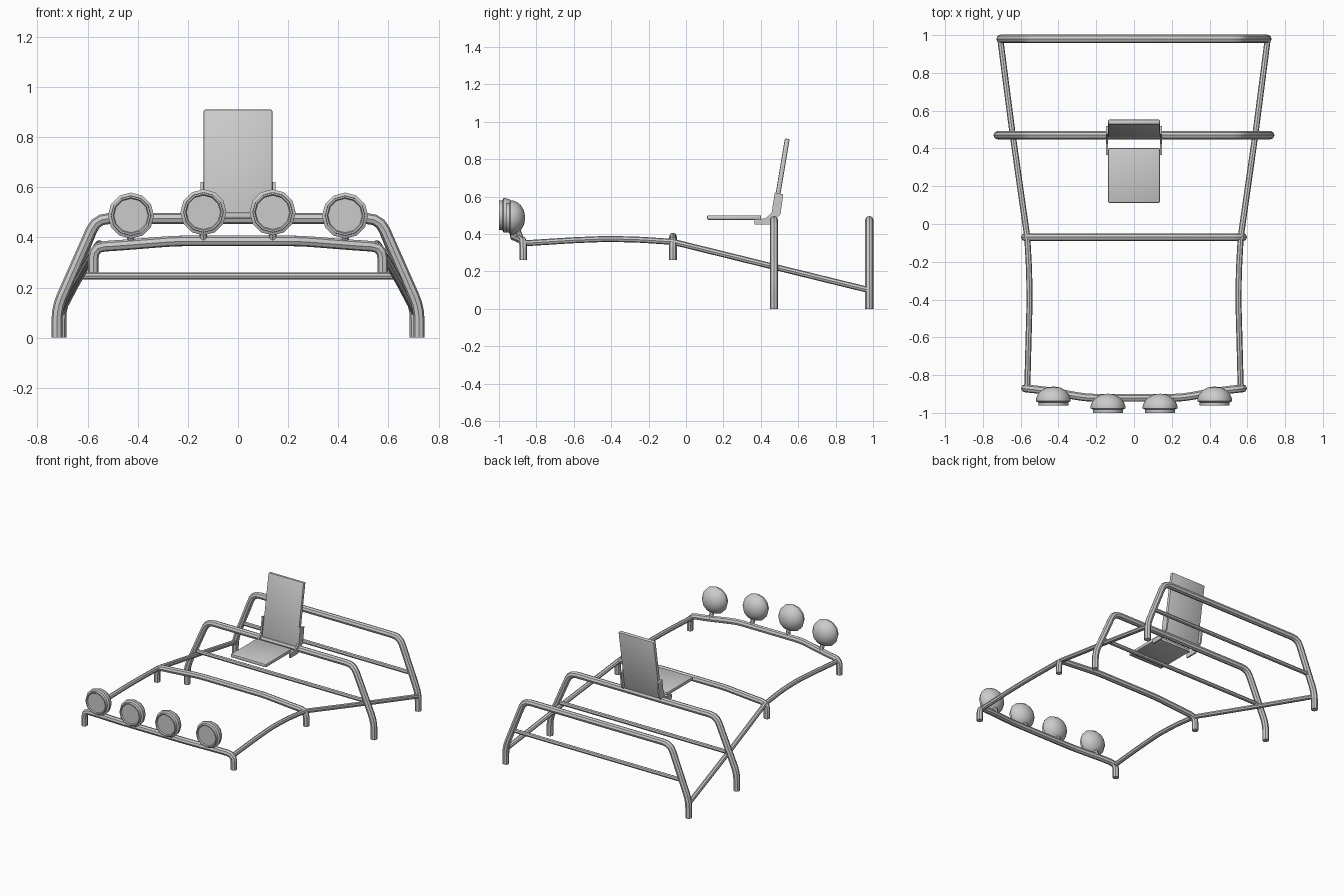
import bpy, bmesh, math
from mathutils import Vector, Matrix

cube = bpy.data.objects.get("Cube")
if cube:
    bpy.data.objects.remove(cube)

grey = bpy.data.materials.new("plain grey")
grey.use_nodes = True
grey.diffuse_color = (0.6, 0.6, 0.6, 1)
grey.node_tree.nodes["Principled BSDF"].inputs["Base Color"].default_value = (0.6, 0.6, 0.6, 1)


def add(name, data):
    data.materials.append(grey)
    obj = bpy.data.objects.new(name, data)
    bpy.context.collection.objects.link(obj)
    return obj


def finish(name, bm, smooth=False):
    bmesh.ops.recalc_face_normals(bm, faces=bm.faces)
    mesh = bpy.data.meshes.new(name)
    bm.to_mesh(mesh)
    bm.free()
    obj = add(name, mesh)
    if smooth:
        bpy.ops.object.select_all(action='DESELECT')
        obj.select_set(True)
        bpy.context.view_layer.objects.active = obj
        bpy.ops.object.shade_smooth_by_angle(angle=math.radians(35))
    return obj


def rounded(points, cut):
    """Round each inner corner of a path with a short arc."""
    pts = [Vector(p) for p in points]
    out = [pts[0]]
    for a, b, c in zip(pts, pts[1:], pts[2:]):
        p = b + (a - b).normalized() * cut
        q = b + (c - b).normalized() * cut
        for t in (0, 0.33, 0.67, 1):
            out.append(p * (1 - t) ** 2 + b * 2 * t * (1 - t) + q * t * t)
    return out + [pts[-1]]


def tube(name, points, radius, cut=0.05):
    curve = bpy.data.curves.new(name, 'CURVE')
    curve.dimensions = '3D'
    curve.bevel_depth = radius
    curve.bevel_resolution = 2
    curve.use_fill_caps = True
    path = rounded(points, cut)
    spline = curve.splines.new('POLY')
    spline.points.add(len(path) - 1)
    for sp, p in zip(spline.points, path):
        sp.co = (*p, 1)
    spline.use_smooth = True
    temp = bpy.data.objects.new(name, curve)
    bpy.context.collection.objects.link(temp)
    bpy.context.view_layer.update()
    mesh = bpy.data.meshes.new_from_object(
        temp.evaluated_get(bpy.context.evaluated_depsgraph_get()))
    bpy.data.objects.remove(temp)
    mesh.materials.clear()
    bm = bmesh.new()
    bm.from_mesh(mesh)
    bmesh.ops.remove_doubles(bm, verts=bm.verts, dist=0.0005)
    return finish(name, bm, True)


def mirrored(half):
    """Complete a path whose right half runs from the foot to the middle."""
    return half + [(-x, y, z) for x, y, z in reversed(half)]


# Tall hoops with a cross bar
for name, y, foot in (("middle", 0.47, 0.722), ("rear", 0.98, 0.707)):
    tube(name + "_hoop", mirrored([(foot, y, 0), (foot, y, 0.12), (0.565, y, 0.475)]), 0.022)
    tube(name + "_cross_bar", [(-0.64, y, 0.247), (0.64, y, 0.247)], 0.014)

# Low hoops, the front one bowed forwards
for name, y, bow in (("front", -0.87, 0.05), ("second", -0.07, 0)):
    tube(name + "_low_hoop", mirrored([
        (0.577, y, 0.26), (0.577, y, 0.362), (0.48, y - bow * 0.2, 0.368),
        (0.25, y - bow, 0.386)]), 0.021, 0.045)

# Side rails
for side, s in (("left", 1), ("right", -1)):
    tube(side + "_front_rail", [
        (s * 0.565, -0.87, 0.35), (s * 0.558, -0.6, 0.367), (s * 0.553, -0.42, 0.374),
        (s * 0.555, -0.25, 0.37), (s * 0.565, -0.07, 0.358)], 0.016)
    tube(side + "_rear_rail", [(s * 0.565, -0.07, 0.358), (s * 0.642, 0.47, 0.225),
                               (s * 0.708, 0.98, 0.1)], 0.016)


# Seat cushion and tilted backrest
def panel(name, size, place, tilt=0):
    bm = bmesh.new()
    bmesh.ops.create_cube(bm, size=1)
    bmesh.ops.scale(bm, vec=size, verts=bm.verts)
    bmesh.ops.bevel(bm, geom=bm.edges[:], offset=0.007, segments=2, affect='EDGES', profile=0.5)
    bmesh.ops.transform(bm, matrix=Matrix.Translation(place) @ Matrix.Rotation(tilt, 4, 'X'),
                        verts=bm.verts)
    finish(name, bm, True)


panel("seat", (0.274, 0.29, 0.024), (0, 0.257, 0.488))
panel("backrest", (0.274, 0.026, 0.44), (0, 0.505, 0.692), math.radians(-9.5))

# Seat side brackets
outline = [(0.365, 0.45), (0.45, 0.45), (0.505, 0.505), (0.52, 0.612),
           (0.475, 0.622), (0.458, 0.515), (0.425, 0.483), (0.365, 0.478)]
for side, s in (("left", 1), ("right", -1)):
    bm = bmesh.new()
    face = bm.faces.new([bm.verts.new((s * 0.138, y, z)) for y, z in outline])
    ext = bmesh.ops.extrude_face_region(bm, geom=[face])["geom"]
    bmesh.ops.translate(bm, vec=(s * 0.011, 0, 0),
                        verts=[v for v in ext if isinstance(v, bmesh.types.BMVert)])
    finish(side + "_seat_bracket", bm)

# Round lamps: recessed lens, stepped rim and domed back, on short posts
profile = [(0, 0.008), (0.068, 0.008), (0.072, 0), (0.079, 0), (0.08, 0.018), (0.092, 0.024),
           (0.092, 0.036), (0.084, 0.058), (0.066, 0.08), (0.038, 0.096), (0, 0.102)]
for side, s in (("left", 1), ("right", -1)):
    for name, x, y, z in (("inner", 0.138, -1.0, 0.5), ("outer", 0.427, -0.962, 0.487)):
        bm = bmesh.new()
        verts = [bm.verts.new((r, d, 0)) for r, d in profile]
        edges = [bm.edges.new(pair) for pair in zip(verts, verts[1:])]
        bmesh.ops.spin(bm, geom=verts + edges, cent=(0, 0, 0), axis=(0, 1, 0),
                       angle=math.tau, steps=12, use_merge=True)
        bmesh.ops.remove_doubles(bm, verts=bm.verts, dist=0.0005)
        bmesh.ops.translate(bm, vec=(s * x, y, z), verts=bm.verts)
        finish(f"{side}_{name}_lamp", bm, True)
        tube(f"{side}_{name}_lamp_post", [(s * x, y + 0.06, z - 0.06),
                                          (s * x, y + 0.08, 0.375)], 0.015)
